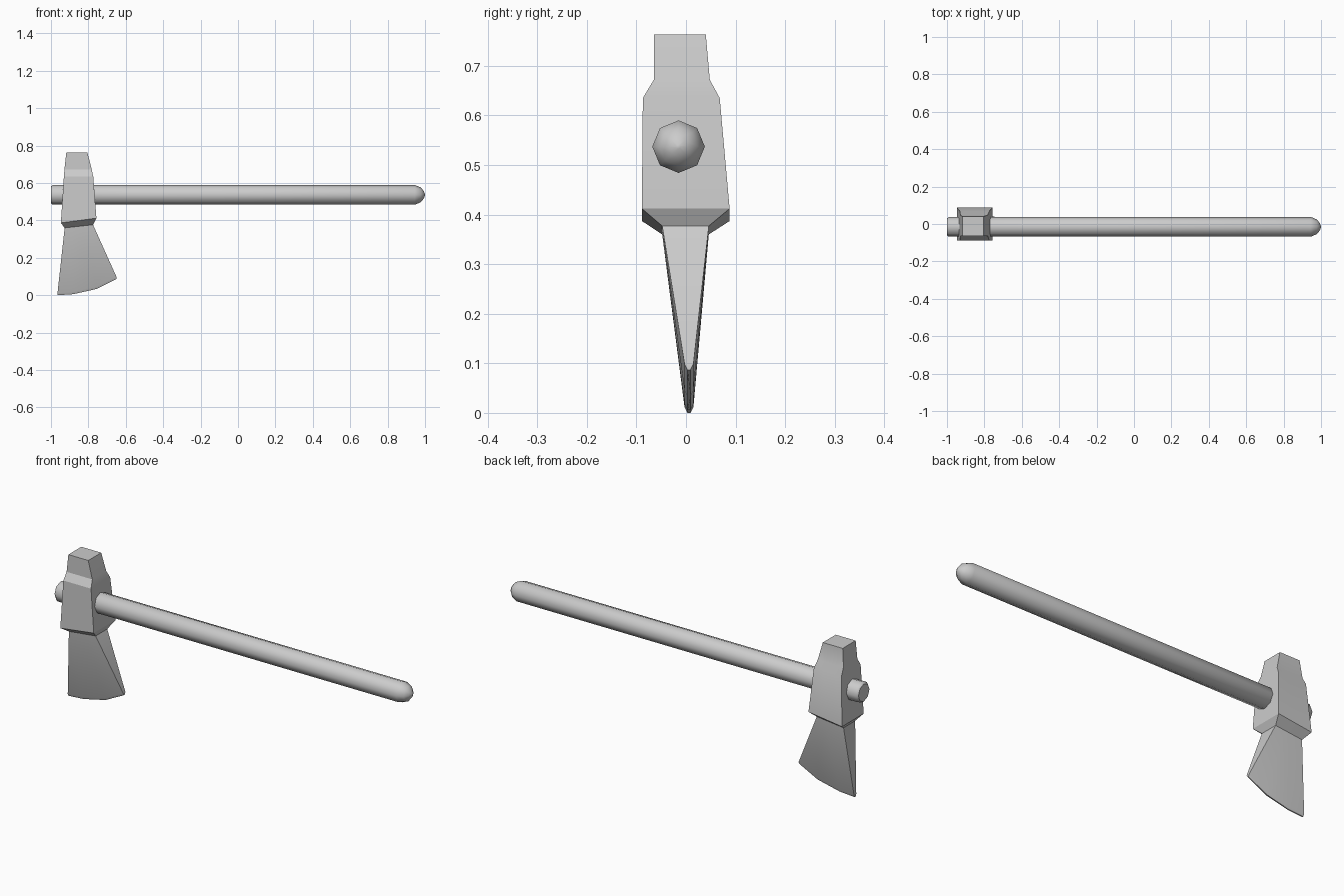
import bpy
from math import sin, cos, pi, radians

if "Cube" in bpy.data.objects:
    bpy.data.objects.remove(bpy.data.objects["Cube"])


def loft(name, rings, angle):
    """Skin equal-length rings into a closed solid with capped ends."""
    n = len(rings[0])
    verts = [p for ring in rings for p in ring]
    faces = [(r * n + i, r * n + (i + 1) % n, (r + 1) * n + (i + 1) % n, (r + 1) * n + i)
             for r in range(len(rings) - 1) for i in range(n)]
    faces += [tuple(reversed(range(n))), tuple(range(len(verts) - n, len(verts)))]
    mesh = bpy.data.meshes.new(name)
    mesh.from_pydata(verts, [], faces)
    obj = bpy.data.objects.new(name, mesh)
    bpy.context.collection.objects.link(obj)
    bpy.ops.object.select_all(action='DESELECT')
    bpy.context.view_layer.objects.active = obj
    obj.select_set(True)
    bpy.ops.object.mode_set(mode='EDIT')
    bpy.ops.mesh.select_all(action='SELECT')
    bpy.ops.mesh.normals_make_consistent(inside=False)
    bpy.ops.object.mode_set(mode='OBJECT')
    bpy.ops.object.shade_smooth_by_angle(angle=radians(angle))
    return obj


# Handle: octagonal shaft with a small chamfer at the head and a domed grip end
profile = [(-1.0, 0.045), (-0.99, 0.053), (0.945, 0.053), (0.978, 0.039),
           (0.993, 0.02), (1.0, 0.004)]
loft("handle", [[(x, -0.015 + r * cos(k * pi / 4), 0.537 + r * sin(k * pi / 4))
                 for k in range(8)] for x, r in profile], 50)


def section(columns, y0, y1):
    """Ring running along the y0 side and back along the y1 side."""
    return [(x, y0, z) for x, z in columns] + [(x, y1, z) for x, z in reversed(columns)]


def level(x0, z0, x1, z1, y0, y1):
    cols = [(x0 + (x1 - x0) * t, z0 + (z1 - z0) * t) for t in (0, 0.27, 0.66, 1)]
    return section(cols, y0, y1)


# Head: poll, eye block, neck and flared blade, from top to cutting edge
edge = [(-0.965, 0.0), (-0.88, 0.006), (-0.755, 0.034), (-0.65, 0.087)]
loft("axe_head", [
    level(-0.918, 0.763, -0.805, 0.763, -0.065, 0.040),
    level(-0.928, 0.672, -0.782, 0.672, -0.065, 0.048),
    level(-0.931, 0.635, -0.774, 0.635, -0.087, 0.068),
    level(-0.947, 0.387, -0.757, 0.412, -0.089, 0.088),
    level(-0.927, 0.360, -0.775, 0.377, -0.048, 0.046),
    section([(x, z + 0.012) for x, z in edge], -0.003, 0.015),
    section(edge, 0.003, 0.009),
], 30)
